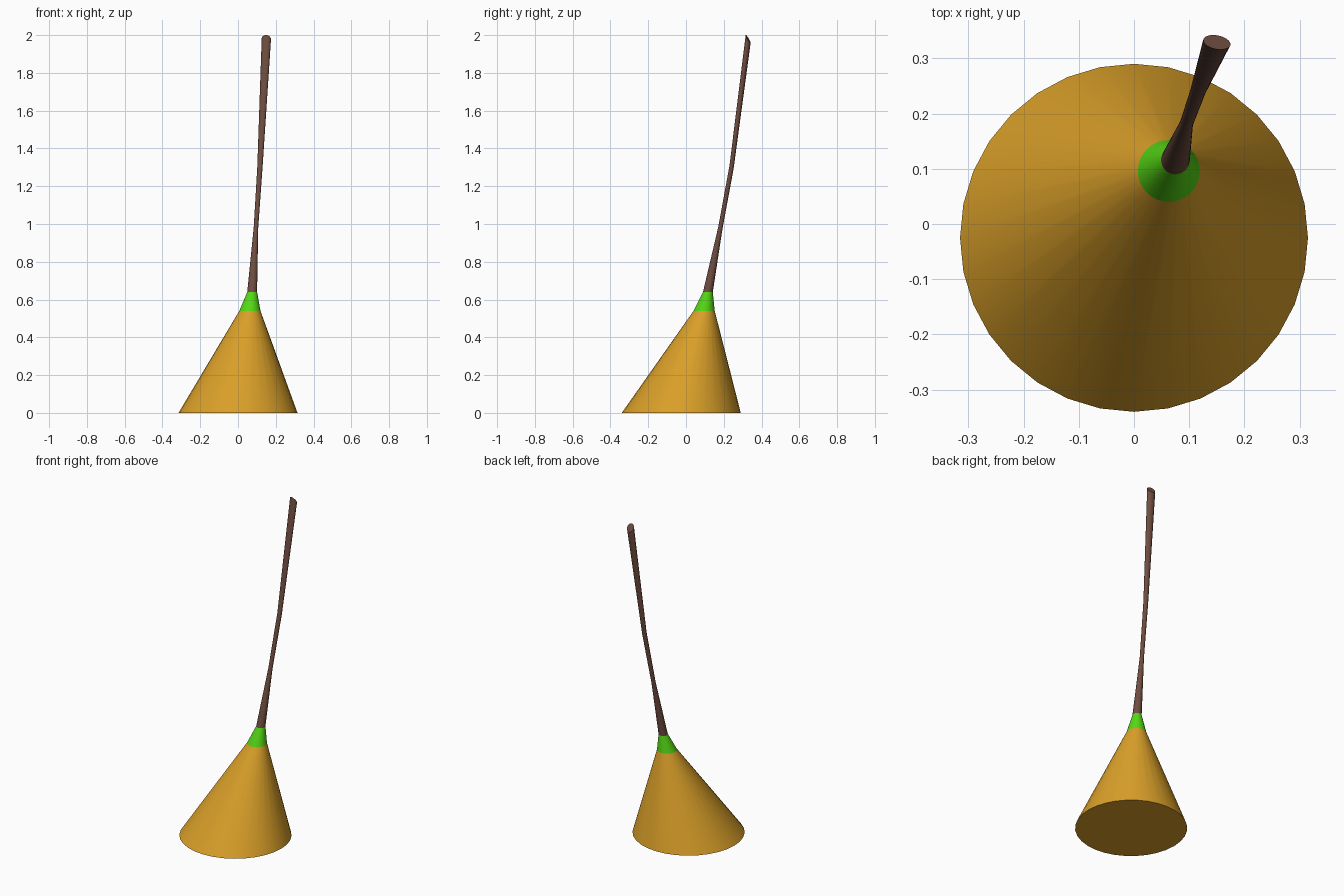
import bpy, bmesh, math
from mathutils import Vector, Matrix

if "Cube" in bpy.data.objects:
    bpy.data.objects.remove(bpy.data.objects["Cube"])

SIDES = 32


def material(name, rgb):
    m = bpy.data.materials.new(name)
    m.diffuse_color = (*rgb, 1)
    m.use_nodes = True
    m.node_tree.nodes["Principled BSDF"].inputs["Base Color"].default_value = m.diffuse_color
    return m


def loft(name, sections, mat):
    """Skin rings given as (centre, radius, tilt in degrees); cap both ends."""
    bm = bmesh.new()
    lean_axis = Vector((-1, 0.2, 0))  # rings tip towards the back
    rings = []
    for centre, radius, tilt in sections:
        rot = Matrix.Rotation(math.radians(tilt), 3, lean_axis)
        ring = []
        for i in range(SIDES):
            a = 2 * math.pi * i / SIDES
            p = rot @ Vector((radius * math.cos(a), radius * math.sin(a), 0))
            ring.append(bm.verts.new(p + Vector(centre)))
        rings.append(ring)
    for lo, hi in zip(rings, rings[1:]):
        for i in range(SIDES):
            j = (i + 1) % SIDES
            bm.faces.new((lo[i], lo[j], hi[j], hi[i]))
    bm.faces.new(rings[0][::-1])
    bm.faces.new(rings[-1])
    me = bpy.data.meshes.new(name)
    bm.to_mesh(me)
    bm.free()
    ob = bpy.data.objects.new(name, me)
    bpy.context.collection.objects.link(ob)
    me.materials.append(mat)
    bpy.ops.object.select_all(action='DESELECT')
    ob.select_set(True)
    bpy.context.view_layer.objects.active = ob
    bpy.ops.object.shade_smooth_by_angle(angle=math.radians(30))
    return ob


# Straw head, leaning cone
neck = ((0.063, 0.096, 0.54), 0.056, 0)
collar = ((0.075, 0.116, 0.64), 0.026, 0)
loft("bristles", [((0, -0.025, 0), 0.315, 0), neck], material("straw", (0.70, 0.35, 0.022)))

# Green binding
loft("binding", [neck, collar], material("green", (0.09, 0.68, 0.007)))

# Bent stick with a slanted end
loft("handle", [collar,
                ((0.095, 0.182, 0.98), 0.012, 20),
                ((0.116, 0.241, 1.30), 0.014, 40),
                ((0.150, 0.329, 1.979), 0.025, 60)],
     material("wood", (0.16, 0.075, 0.052)))
